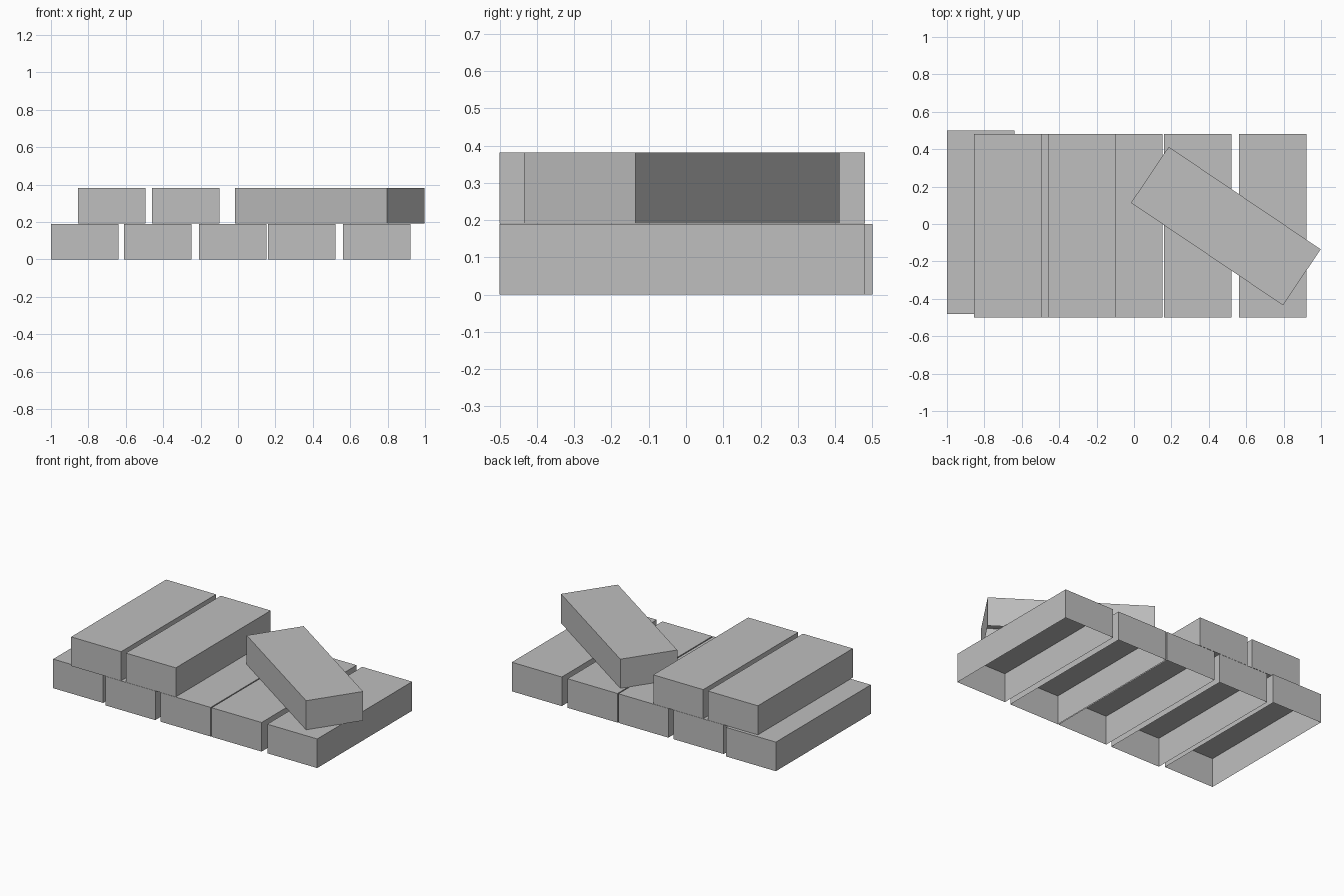
import bpy
import bmesh
from math import radians
from mathutils import Matrix

cube = bpy.data.objects.get("Cube")
if cube:
    bpy.data.objects.remove(cube, do_unlink=True)

WIDTH, LENGTH, HEIGHT = 0.361, 0.98, 0.19
UPPER_Z = 0.191

grey = bpy.data.materials.new("mid_grey")
grey.use_nodes = True
grey.diffuse_color = (0.52, 0.52, 0.52, 1)
grey.node_tree.nodes["Principled BSDF"].inputs["Base Color"].default_value = grey.diffuse_color

# Shared brick shell: a box with an open underside, origin at its base
bm = bmesh.new()
bmesh.ops.create_cube(bm, size=1, matrix=Matrix.Translation((0, 0, HEIGHT / 2))
                      @ Matrix.Diagonal((WIDTH, LENGTH, HEIGHT, 1)))
underside = [f for f in bm.faces if f.normal.z < -0.5]
bmesh.ops.delete(bm, geom=underside, context='FACES_ONLY')
brick_mesh = bpy.data.meshes.new("brick")
bm.to_mesh(brick_mesh)
bm.free()
brick_mesh.materials.append(grey)


def add_brick(name, x, y, z, turn=0):
    brick = bpy.data.objects.new(name, brick_mesh)
    brick.location = (x, y, z)
    brick.rotation_euler.z = radians(turn)
    bpy.context.collection.objects.link(brick)


# Lower row, with the first brick pushed back slightly
for i, x in enumerate((-0.819, -0.428, -0.028, 0.34, 0.742)):
    add_brick(f"lower_brick_{i + 1}", x, 0.01 if i == 0 else -0.01, 0)

# Upper row
for i, x in enumerate((-0.675, -0.28)):
    add_brick(f"upper_brick_{i + 1}", x, -0.01, UPPER_Z)

# Loose brick lying askew on top
add_brick("askew_brick", 0.491, -0.011, UPPER_Z, 56)
